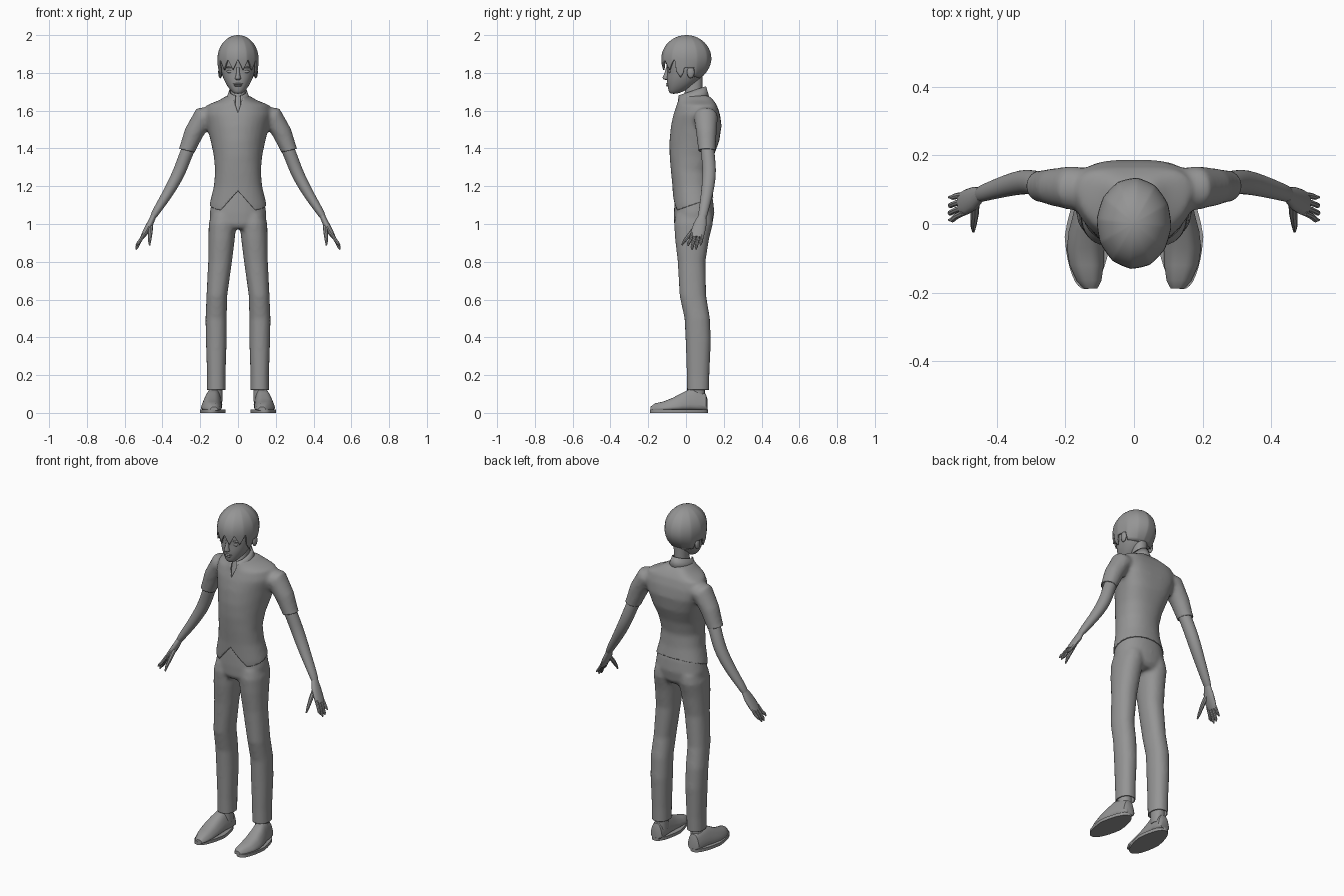
import bpy, bmesh, math
from mathutils import Vector

cube = bpy.data.objects.get("Cube")
if cube:
    bpy.data.objects.remove(cube)

grey = bpy.data.materials.new("plain grey")
grey.use_nodes = True
grey.diffuse_color = (0.3, 0.3, 0.3, 1)
grey.node_tree.nodes["Principled BSDF"].inputs["Base Color"].default_value = (0.3, 0.3, 0.3, 1)


def make(name, bm, mirror=False, thick=0, sharp=40, subdiv=0):
    bmesh.ops.recalc_face_normals(bm, faces=bm.faces)
    me = bpy.data.meshes.new(name)
    bm.to_mesh(me)
    bm.free()
    me.materials.append(grey)
    me.shade_smooth()
    me.set_sharp_from_angle(angle=math.radians(sharp))
    ob = bpy.data.objects.new(name, me)
    bpy.context.collection.objects.link(ob)
    if thick:
        m = ob.modifiers.new("thickness", 'SOLIDIFY')
        m.thickness = thick
    if mirror:
        ob.modifiers.new("mirror", 'MIRROR').use_mirror_merge = False
    if subdiv:
        ob.modifiers.new("rounding", 'SUBSURF').levels = subdiv
    return ob


def loft(bm, rings, caps=True, closed=True):
    rows = [[bm.verts.new(p) for p in r] for r in rings]
    n = len(rows[0])
    for a, b in zip(rows, rows[1:]):
        for i in range(n if closed else n - 1):
            j = (i + 1) % n
            bm.faces.new((a[i], a[j], b[j], b[i]))
    if caps:
        bm.faces.new(rows[0])
        bm.faces.new(rows[-1])


def unit(n, e):
    for i in range(n):
        c, s = (f(math.tau * i / n) for f in (math.cos, math.sin))
        yield (math.copysign(abs(c) ** e, c), math.copysign(abs(s) ** e, s))


def stack(bm, rows, n=32, e=0.9, cx=0, bow=lambda z: 0):
    """Horizontal rings: height, half width, front y, back y, optional centre x."""
    loft(bm, [[Vector(((r[4] if len(r) > 4 else cx) + u * r[1],
                       (r[2] + r[3]) / 2 + v * (r[3] - r[2]) / 2 + bow(r[0]) * u * u, r[0]))
               for u, v in unit(n, e)] for r in rows])


def tube(bm, pts, side=1, n=16):
    """Rings square to a path: x, y, z, thin radius, wide radius."""
    ps = [Vector((p[0] * side, p[1], p[2])) for p in pts]
    rings = []
    for i, p in enumerate(ps):
        t = (ps[min(i + 1, len(ps) - 1)] - ps[max(i - 1, 0)]).normalized()
        u = Vector((0, 1, 0)).cross(t).normalized()
        w = t.cross(u)
        rings.append([p + u * a * pts[i][3] + w * b * pts[i][4] for a, b in unit(n, 1)])
    loft(bm, rings)


def ball(bm, centre, size, seg=16):
    vs = bmesh.ops.create_uvsphere(bm, u_segments=seg, v_segments=seg // 2, radius=1)["verts"]
    for v in vs:
        v.co = Vector(centre) + v.co * Vector(size)


def fused(bm, voxel):
    """Melt overlapping volumes into one soft skin."""
    ob = make("blend", bm)
    m = ob.modifiers.new("remesh", 'REMESH')
    m.mode, m.voxel_size = 'VOXEL', voxel
    m = ob.modifiers.new("smooth", 'SMOOTH')
    m.factor, m.iterations = 0.5, 6
    out = bmesh.new()
    dg = bpy.context.evaluated_depsgraph_get()
    out.from_object(ob, dg)
    bpy.data.objects.remove(ob)
    return out


def cut(bm, point, normal):
    bmesh.ops.bisect_plane(bm, geom=bm.verts[:] + bm.edges[:] + bm.faces[:],
                           plane_co=point, plane_no=normal)


def drop(bm, rule):
    bad = [f for f in bm.faces if rule(f.calc_center_median())]
    bmesh.ops.delete(bm, geom=bad, context='FACES')


# Shirt: torso and sleeves fused, then trimmed at hem, cuffs and neck
bm = bmesh.new()
stack(bm, [(1.02, .152, -.06, .155), (1.1, .152, -.067, .152), (1.2, .128, -.072, .135),
           (1.28, .121, -.08, .13), (1.36, .128, -.087, .147), (1.44, .145, -.088, .176),
           (1.52, .165, -.08, .188), (1.58, .18, -.067, .18), (1.63, .165, -.05, .163),
           (1.655, .10, -.045, .145), (1.68, .06, -.04, .12)],
      bow=lambda z: .04 * min(1, max(0, (z - 1.3) / .2)))
for s in (1, -1):
    tube(bm, [(.10, .10, 1.575, .05, .06), (.185, .105, 1.565, .06, .064),
              (.235, .108, 1.48, .052, .055), (.267, .11, 1.4, .044, .047),
              (.30, .112, 1.32, .043, .045)], s)
bm = fused(bm, .011)
cut(bm, (0, 0, 1.09), (0, -.35, 1))
for s in (1, -1):
    cut(bm, (0, 0, 1.175), (s * 1.1, 0, 1))
    cut(bm, (s * .267, 0, 1.388), (-s * .25, 0, 1))
    cut(bm, (0, 0, 1.59), (s, 0, -.35))
drop(bm, lambda c: c.z < 1.09 + .35 * c.y and abs(c.x) < .2
     or c.y < 0 and c.z < 1.175 - 1.1 * abs(c.x)
     or abs(c.x) > .2 and c.z < 1.388 + .25 * (abs(c.x) - .267)
     or c.y < .03 and abs(c.x) < .35 * (c.z - 1.59))
make("shirt", bm, thick=.006)

# Collar: standing band, open at the front with drooping points
bm = bmesh.new()
top, low = [], []
for i in range(33):
    a = -math.pi / 2 + .3 + (math.tau - .6) * i / 32
    x, y = math.cos(a), math.sin(a)
    droop = max(0, -y - .6) * .11
    yt = .032 + .074 * y
    top.append(Vector((.047 * x, yt, 1.694 + .33 * yt)))
    low.append(Vector((.068 * x, .035 + .09 * y, 1.64 + .25 * yt - droop)))
loft(bm, [low, top], caps=False, closed=False)
make("collar", bm, thick=.006)

# Trousers: hips and legs fused, trimmed at the ankles
bm = bmesh.new()
stack(bm, [(.975, .115, -.05, .12), (1.0, .147, -.063, .14), (1.06, .15, -.064, .15),
           (1.13, .138, -.06, .143), (1.19, .118, -.055, .125)])
for s in (1, -1):
    stack(bm, [(z, w, f, b, s * c) for z, w, f, b, c in (
        (.08, .049, .006, .122, .115), (.2, .049, .004, .124, .115), (.38, .055, -.002, .132, .115),
        (.5, .056, -.008, .127, .116), (.62, .055, -.034, .107, .112), (.8, .063, -.044, .103, .095),
        (.92, .07, -.058, .122, .087), (1.0, .073, -.063, .142, .082), (1.05, .068, -.055, .14, .075))],
        24)
bm = fused(bm, .01)
cut(bm, (0, 0, .122), (0, 0, 1))
drop(bm, lambda c: c.z < .122)
make("trousers", bm, thick=.005)

# Arms
bm = bmesh.new()
tube(bm, [(.2, .105, 1.52, .035, .035), (.265, .112, 1.4, .036, .037), (.293, .122, 1.32, .035, .036),
          (.322, .124, 1.25, .034, .037), (.378, .11, 1.15, .028, .032),
          (.428, .094, 1.075, .022, .026), (.46, .083, 1.02, .016, .024)])
make("arm", bm, mirror=True, subdiv=1)

# Hands: palm, four fingers and thumb
bm = bmesh.new()
tube(bm, [(.448, .086, 1.04, .015, .022), (.466, .075, 1.0, .017, .034),
          (.488, .064, .96, .016, .037), (.506, .058, .93, .011, .033)])
for base, tip, end in ((.033, .012, .885), (.05, .032, .864), (.068, .054, .866), (.085, .078, .888)):
    tube(bm, [(.495, base, .95, .009, .009), (.518, (base + tip) / 2, .912, .009, .009),
              (.528 + (.89 - end) * .3, tip, end + .012, .008, .008), (.54, tip, end, .003, .003)], n=8)
tube(bm, [(.462, .07, 1.0, .013, .014), (.464, .03, .957, .012, .012),
          (.468, -.005, .915, .009, .009), (.468, -.022, .888, .004, .004)], n=8)
make("hand", bm, mirror=True)

# Shoes: rings along the foot, wider at the sole, plus ankle
bm = bmesh.new()
rings = []
for y, cx, w, h in ((.114, .122, .03, .07), (.105, .123, .044, .1), (.06, .127, .052, .122),
                    (.02, .132, .056, .127), (-.02, .138, .062, .106), (-.07, .141, .065, .08),
                    (-.12, .138, .059, .06), (-.165, .131, .043, .05), (-.188, .127, .024, .032)):
    rings.append([Vector((cx + u * w * (1 - .24 * (v + 1)), y, .012 + (h - .012) * (v + 1) / 2))
                  for u, v in unit(24, .65)])
loft(bm, rings)
make("shoe", bm, mirror=True)
bm = bmesh.new()
outline = [Vector((.134 + u * .068 * (1 - .25 * abs(v)) + .006 * -v, -.037 + v * .153, 0)) for u, v in unit(32, .85)]
loft(bm, [outline, [p + Vector((0, 0, .018)) for p in outline]])
make("sole", bm, mirror=True)
bm = bmesh.new()
stack(bm, [(.06, .035, .02, .1, .117), (.2, .036, .02, .1, .117)], 16)
make("ankle", bm, mirror=True)

# Neck and upper chest
bm = bmesh.new()
stack(bm, [(1.54, .05, -.055, .08), (1.6, .045, -.047, .08), (1.66, .041, -.02, .085),
           (1.72, .038, .0, .086), (1.8, .04, .0, .088)], 24)
make("neck", bm)

# Head with tapering jaw
bm = bmesh.new()
stack(bm, [(1.689, .018, -.082, -.05), (1.698, .03, -.091, -.02), (1.72, .05, -.096, .02),
           (1.745, .066, -.1, .055), (1.775, .08, -.102, .085), (1.81, .09, -.098, .105),
           (1.85, .095, -.108, .115), (1.92, .088, -.1, .105), (1.96, .055, -.06, .07)], 28)
make("head", bm, subdiv=1)

# Face: nose, lips, eyes, brows and ears
bm = bmesh.new()
loft(bm, [[Vector((u * w, y + v * d, z)) for u, v in unit(10, 1)] for z, w, y, d in (
    (1.762, .008, -.1, .008), (1.768, .017, -.104, .019), (1.776, .014, -.106, .019),
    (1.8, .009, -.1, .014), (1.828, .008, -.098, .008))])
make("nose", bm, sharp=60)
bm = bmesh.new()
ball(bm, (0, -.096, 1.742), (.026, .011, .004))
ball(bm, (0, -.095, 1.732), (.02, .011, .005))
make("lips", bm)
bm = bmesh.new()
ball(bm, (.041, -.086, 1.807), (.02, .008, .008))
make("eye", bm, mirror=True)
bm = bmesh.new()
ball(bm, (.043, -.088, 1.829), (.026, .009, .004))
make("brow", bm, mirror=True)
bm = bmesh.new()
ball(bm, (.094, .025, 1.803), (.011, .02, .032))
make("ear", bm, mirror=True)


# Hair: ridged cap with a jagged fringe, sideburns and a tucked nape
def hem(a):
    s = math.sin(a)
    tooth = abs((a * 12 / math.pi) % 2 - 1)
    if s < -.45:
        return 1.815 + .055 * tooth
    if s < -.1:
        return 1.775 + .05 * tooth
    return 1.825 if s < .35 else 1.785 - .015 * s


bm = bmesh.new()
rings = []
for k in range(17):
    ring = []
    for i in range(144):
        a = math.tau * i / 144
        x, y = math.cos(a), math.sin(a)
        if k < 7:
            z = hem(a) + (1.875 - hem(a)) * k / 6
            r = 1 - (.08 + .32 * max(y, 0)) * ((1.875 - z) / .1) ** 2
        else:
            t = (k - 6) / 10 * math.pi / 2
            z, r = 1.875 + .125 * math.sin(t), max(math.cos(t), .01)
        r *= 1 - .018 * abs(math.sin(a * 6 + .5))
        ring.append(Vector((.109 * x * r, .002 + .133 * y * r, z)))
    rings.append(ring)
loft(bm, rings, caps=False)
bm.faces.new(bm.verts[-144:])
make("hair", bm, thick=.008, sharp=50)
